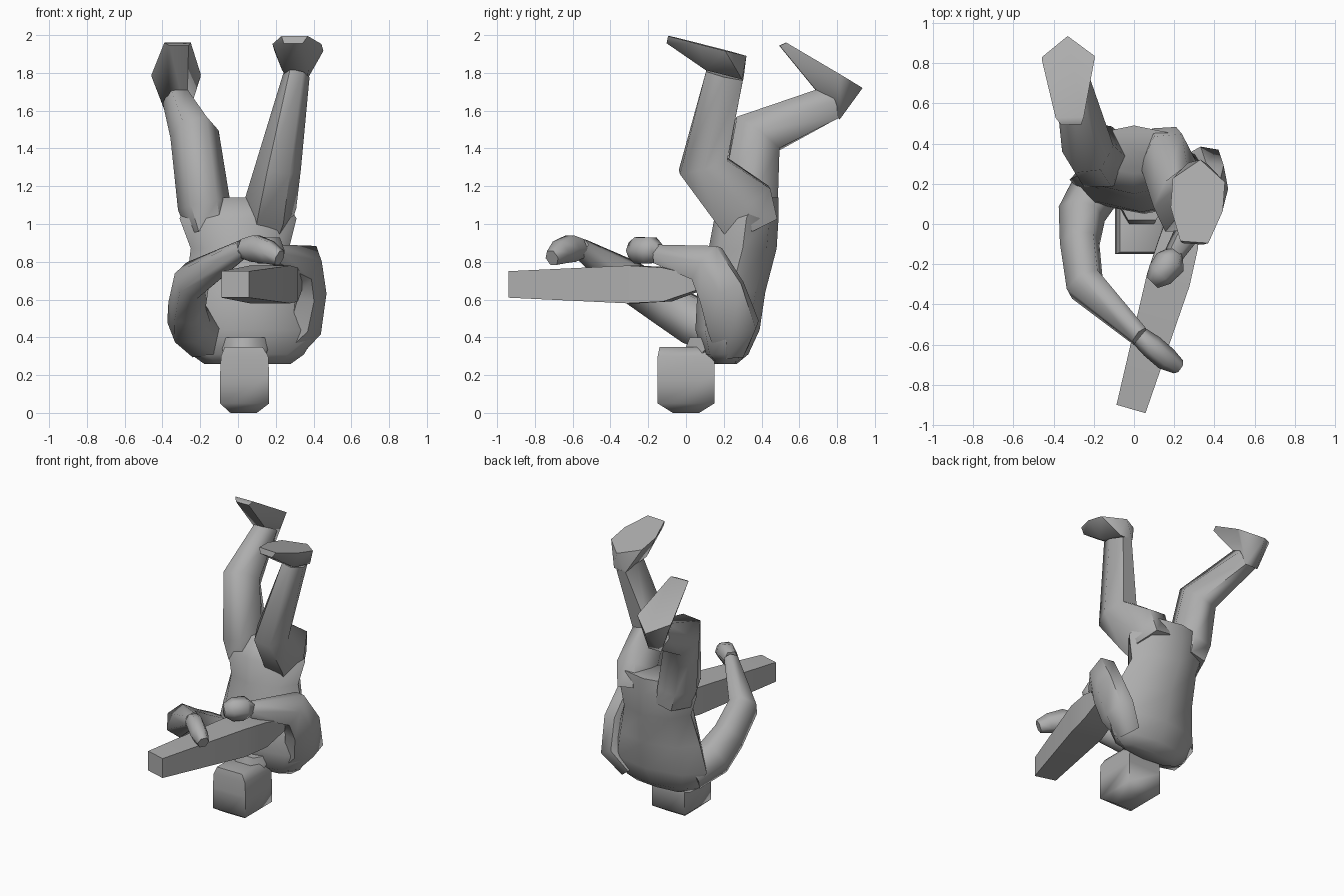
import bpy, bmesh, math
from mathutils import Vector

cube = bpy.data.objects.get("Cube")
if cube:
    bpy.data.objects.remove(cube, do_unlink=True)

grey = bpy.data.materials.new("plain_grey")
grey.use_nodes = True
tone = (.42, .42, .42, 1)
grey.diffuse_color = tone
grey.node_tree.nodes["Principled BSDF"].inputs["Base Color"].default_value = tone

UP = Vector((0, 0, 1))
ACROSS = Vector((1, 0, 0))


def finish(name, bm, angle):
    """Turn the bmesh into a shaded grey object."""
    bmesh.ops.recalc_face_normals(bm, faces=bm.faces)
    mesh = bpy.data.meshes.new(name)
    bm.to_mesh(mesh)
    bm.free()
    mesh.materials.append(grey)
    obj = bpy.data.objects.new(name, mesh)
    bpy.context.collection.objects.link(obj)
    bpy.ops.object.select_all(action='DESELECT')
    bpy.context.view_layer.objects.active = obj
    obj.select_set(True)
    bpy.ops.object.shade_smooth_by_angle(angle=math.radians(angle))


def loft(name, path, widths, depths, sides=6, axis=None, side=ACROSS, offset=0, angle=65):
    """Skin a ring of the given half width and half depth at each path point."""
    bm = bmesh.new()
    path = [Vector(p) for p in path]
    turns = [math.tau * (k + offset) / sides for k in range(sides)]
    reach_u = max(math.cos(a) for a in turns)
    reach_v = max(math.sin(a) for a in turns)
    loops = []
    for i, (centre, width, depth) in enumerate(zip(path, widths, depths)):
        before = (centre - path[max(i - 1, 0)]).normalized()
        after = (path[min(i + 1, len(path) - 1)] - centre).normalized()
        along = axis or (before + after).normalized()
        u = (side - along * side.dot(along)).normalized()
        v = along.cross(u) * depth / reach_v
        u *= width / reach_u
        loops.append([bm.verts.new(centre + u * math.cos(a) + v * math.sin(a)) for a in turns])
    for lower, upper in zip(loops, loops[1:]):
        for k in range(sides):
            n = (k + 1) % sides
            bm.faces.new((lower[k], lower[n], upper[n], upper[k]))
    bm.faces.new(loops[0])
    bm.faces.new(loops[-1])
    finish(name, bm, angle)


def foot(name, toe, heel, knee, ankle, ball):
    """Wedge with a pointed heel, a wide sole and a blunt toe, closed onto the shin's end."""
    bm = bmesh.new()
    forward = (toe - heel).normalized()
    across = forward.cross(UP).normalized()
    shin = (ankle - knee).normalized()
    front = across.cross(shin)
    if front.dot(forward) < 0:
        front.negate()
    bm.verts.new(heel)
    for hand in (-1, 1):
        for point, spread in ((heel.lerp(toe, .25), .13),
                              (heel.lerp(toe, ball), .13),
                              (toe, .07),
                              (toe - shin * .04, .05),
                              (ankle + front * .1, .07),
                              (ankle - front * .1, .05)):
            bm.verts.new(point + across * spread * hand)
    bmesh.ops.convex_hull(bm, input=bm.verts)
    finish(name, bm, angle=60)


# Head and neck
loft("head",
     path=[(.03, 0, 0), (.035, 0, .05), (.035, 0, .2), (.035, 0, .3), (.03, -.03, .35)],
     widths=[.07, .13, .13, .125, .1],
     depths=[.07, .15, .15, .15, .11], sides=4, axis=UP, offset=.5)
loft("neck", path=[(.035, .05, .27), (.04, .15, .4)],
     widths=[.1, .14], depths=[.08, .13], axis=UP)

# Torso from shoulders to pelvis
loft("torso",
     path=[(.05, .21, .26), (.05, .21, .31), (.05, .22, .44), (.04, .24, .64),
           (.01, .3, .87), (0, .32, 1.03), (0, .37, 1.14)],
     widths=[.23, .3, .37, .32, .26, .31, .24],
     depths=[.06, .12, .17, .18, .18, .17, .12], sides=8, axis=UP)

# Legs, each bending in one piece from hip through knee to ankle
left_knee = Vector((.215, .09, 1.31))
left_ankle = Vector((.31, .205, 1.79))
right_knee = Vector((-.23, .375, 1.475))
right_ankle = Vector((-.32, .775, 1.645))

loft("left_leg", path=[(.15, .35, .98), (.17, .3, 1.1), left_knee, left_ankle],
     widths=[.12, .14, .12, .07], depths=[.14, .17, .13, .1])
loft("right_leg", path=[(-.15, .33, .97), (-.18, .335, 1.1), right_knee, right_ankle],
     widths=[.12, .14, .13, .08], depths=[.14, .15, .14, .09])

# Feet
foot("left_foot", toe=Vector((.3, -.09, 1.995)), heel=Vector((.33, .32, 1.89)),
     knee=left_knee, ankle=left_ankle, ball=.6)
foot("right_foot", toe=Vector((-.32, .53, 1.96)), heel=Vector((-.33, .935, 1.72)),
     knee=right_knee, ankle=right_ankle, ball=.3)

# Arms, each running from shoulder through elbow to wrist
right_wrist = Vector((.03, -.56, .87))
left_wrist = Vector((.2, -.15, .84))

loft("right_arm",
     path=[(-.17, .2, .4), (-.26, .05, .48), (-.27, -.1, .57), (-.245, -.3, .7), right_wrist],
     widths=[.13, .12, .1, .1, .05],
     depths=[.11, .12, .11, .1, .05], side=Vector((1, -.3, 0)))
loft("left_arm",
     path=[(.25, .24, .34), (.35, .25, .46), (.38, .19, .64), (.36, .11, .79), left_wrist],
     widths=[.09, .1, .09, .09, .05],
     depths=[.08, .13, .12, .11, .05], side=Vector((1, -.2, 0)))

# Hands
loft("right_hand", path=[right_wrist, (.09, -.61, .87), (.16, -.67, .85), (.22, -.71, .82)],
     widths=[.05, .06, .06, .04], depths=[.05, .07, .06, .04], side=Vector((.6, .8, 0)))
loft("left_hand", path=[left_wrist, (.18, -.19, .86), (.13, -.25, .86), (.09, -.29, .86)],
     widths=[.05, .08, .07, .04], depths=[.05, .07, .07, .04], side=Vector((.8, -.6, 0)))

# Long held bar, square in section and thickest near the body
loft("held_bar", path=[(-.015, -.92, .68), (.17, -.28, .68), (.22, -.1, .68), (.26, .07, .69)],
     widths=[.075, .11, .1, .08], depths=[.07, .1, .09, .04],
     sides=4, offset=.5, angle=35)
